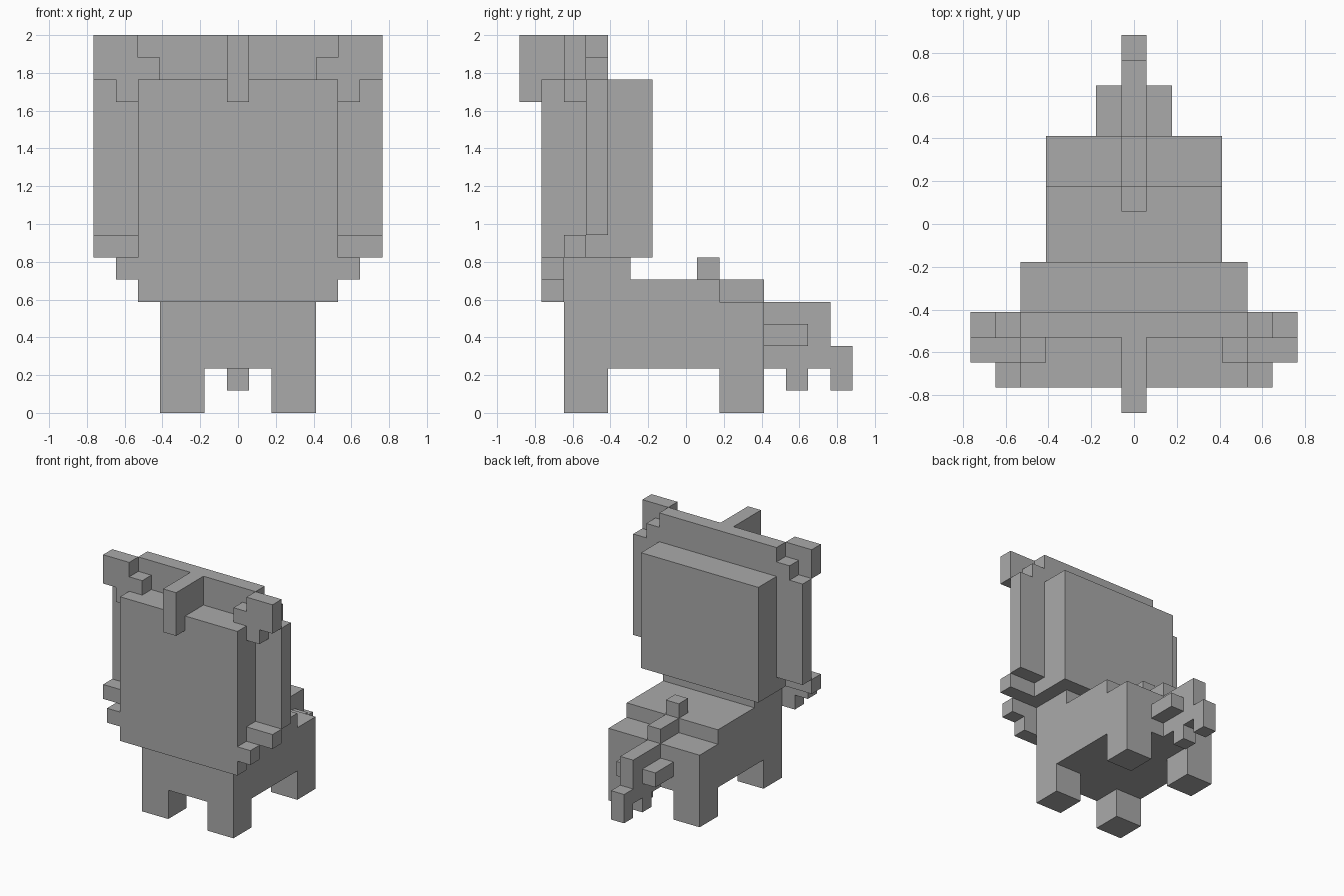
import bpy
import bmesh
from mathutils import Vector

old = bpy.data.objects.get("Cube")
if old:
    bpy.data.objects.remove(old, do_unlink=True)

U = 2 / 17  # size of one block

grey = bpy.data.materials.new("plain_grey")
grey.use_nodes = True
COLOUR = (0.4, 0.4, 0.4, 1)
grey.diffuse_color = COLOUR
grey.node_tree.nodes["Principled BSDF"].inputs["Base Color"].default_value = COLOUR


def part(name, *boxes):
    """One object from boxes given as (x range, y range, z range) in blocks."""
    bm = bmesh.new()
    for ranges in boxes:
        low, high = (Vector(r[i] for r in ranges) * U for i in (0, 1))
        corners = bmesh.ops.create_cube(bm, size=1)["verts"]
        for v in corners:
            v.co = Vector(l + (c + 0.5) * (h - l) for l, c, h in zip(low, v.co, high))
    mesh = bpy.data.meshes.new(name)
    bm.to_mesh(mesh)
    bm.free()
    mesh.materials.append(grey)
    obj = bpy.data.objects.new(name, mesh)
    bpy.context.collection.objects.link(obj)
    return obj


def pair(name, *boxes):
    """The same part on the left (+x) and, mirrored, on the right."""
    part("left_" + name, *boxes)
    part("right_" + name, *[((-x[1], -x[0]), y, z) for x, y, z in boxes])


def wide(half):
    return (-half, half)


# Body, with a raised neck and a lower rump
part("body", (wide(3.5), (-5.5, 1.5), (2, 6)), (wide(3.5), (1.5, 3.5), (2, 5)))
part("neck", (wide(3.5), (-5.5, -2.5), (6, 7)))
for end, y in (("front", (-5.5, -3.5)), ("back", (1.5, 3.5))):
    pair(end + "_leg", ((1.5, 3.5), y, (0, 2)))

# Head with chin
part("head", (wide(4.5), (-6.5, -1.5), (7, 15)))
part("chin", (wide(4.5), (-6.5, -5.5), (5, 7)))

# Stepped frill around the head
part("frill_crest", (wide(6.5), (-4.5, -3.5), (15, 15.001)),
     (wide(5.5), (-4.5, -3.5), (15, 16)), (wide(4.5), (-4.5, -3.5), (16, 17)))
pair("frill_side", ((4.5, 6.5), (-4.5, -3.5), (8, 15)))

# Ears, cheek tufts and horn
pair("ear", ((4.5, 6.5), (-5.5, -4.5), (15, 17)),
     ((3.5, 4.5), (-5.5, -4.5), (15, 16)), ((4.5, 5.5), (-5.5, -4.5), (14, 15)))
pair("cheek_tuft", ((4.5, 6.5), (-5.5, -4.5), (7, 8)),
     ((4.5, 5.5), (-6.5, -5.5), (6, 7)))
part("horn", (wide(0.5), (-7.5, -6.5), (14, 17)), (wide(0.5), (-6.5, -4.5), (15, 17)))

# Tail with back ridge, hanging tip and side barbs
part("back_ridge", (wide(0.5), (0.5, 1.5), (6, 7)), (wide(0.5), (1.5, 3.5), (5, 6)))
part("tail", (wide(0.5), (3.5, 6.5), (2, 5)), (wide(0.5), (4.5, 5.5), (1, 2)))
part("tail_tip", (wide(0.5), (6.5, 7.5), (1, 3)), (wide(0.5), (6.5, 6.501), (1, 2)))
pair("tail_barb", ((0.5, 1.5), (3.5, 5.5), (3, 4)))
